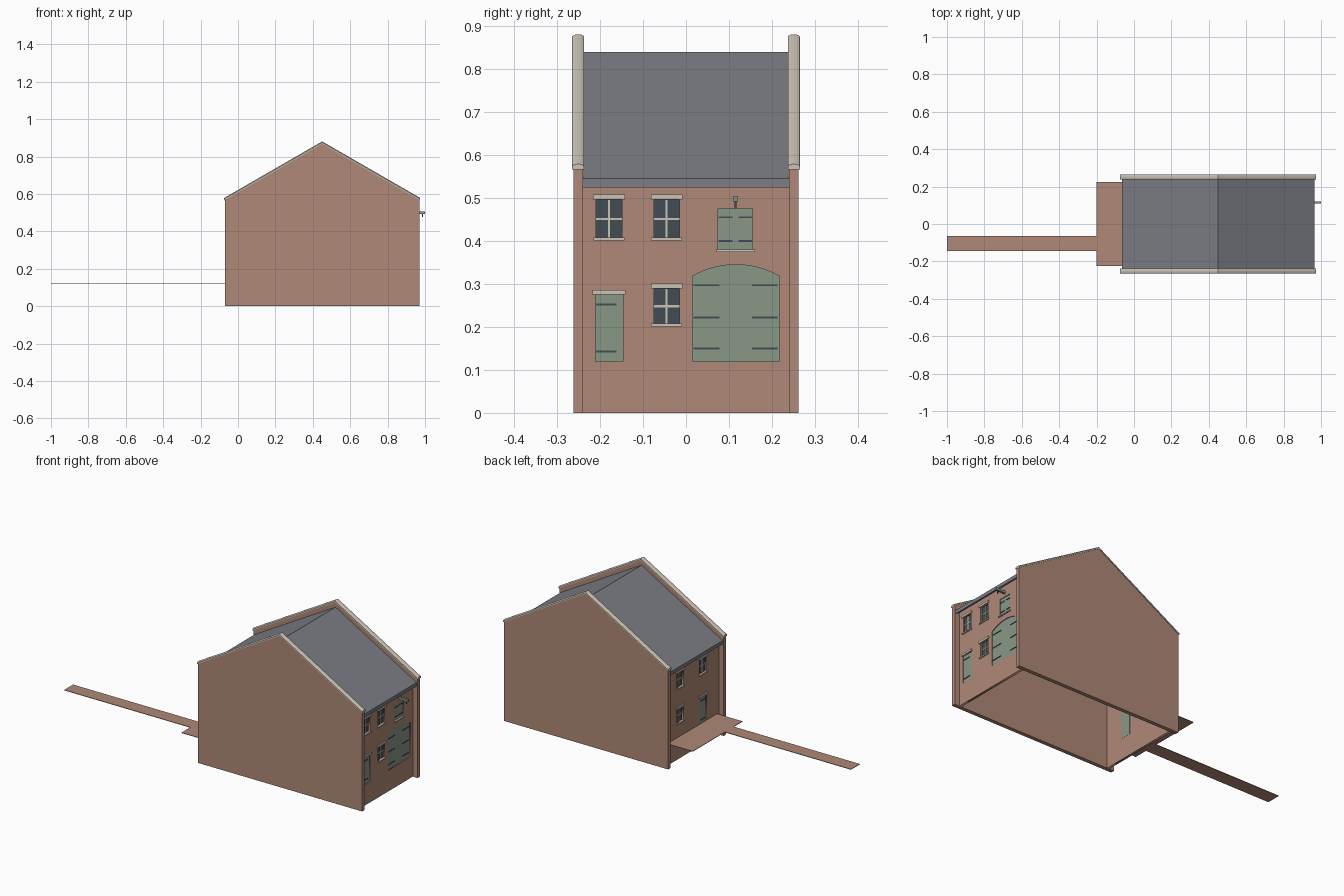
import bpy, bmesh, math
from mathutils import Matrix

if "Cube" in bpy.data.objects:
    bpy.data.objects.remove(bpy.data.objects["Cube"], do_unlink=True)


def material(name, rgb):
    m = bpy.data.materials.new(name)
    m.use_nodes = True
    m.diffuse_color = (*rgb, 1)
    m.node_tree.nodes["Principled BSDF"].inputs["Base Color"].default_value = (*rgb, 1)
    return m


BRICK = material("brick", (0.43, 0.25, 0.185))
STONE = material("pale stone", (0.60, 0.55, 0.47))
SLATE = material("roof slate", (0.20, 0.21, 0.235))
GREEN = material("green paint", (0.25, 0.31, 0.24))
DARK = material("dark glass and iron", (0.055, 0.073, 0.09))

RIDGE_X, HALF_X = 0.45, 0.52
WALL_DEPTH = 0.014


def add_mesh(name, bm, mat):
    bmesh.ops.recalc_face_normals(bm, faces=bm.faces)
    me = bpy.data.meshes.new(name)
    bm.to_mesh(me)
    bm.free()
    me.materials.append(mat)
    ob = bpy.data.objects.new(name, me)
    bpy.context.collection.objects.link(ob)
    return ob


def loft(name, rings, mat):
    """Join matching rings of points into a closed solid."""
    bm = bmesh.new()
    rows = [[bm.verts.new(p) for p in ring] for ring in rings]
    n = len(rows[0])
    for a, b in zip(rows, rows[1:]):
        for i in range(n):
            j = (i + 1) % n
            bm.faces.new((a[i], a[j], b[j], b[i]))
    bm.faces.new(rows[0])
    bm.faces.new(rows[-1])
    return add_mesh(name, bm, mat)


def box(name, xs, ys, zs, mat):
    ring = [(0, 0), (1, 0), (1, 1), (0, 1)]
    return loft(name, [[(x, ys[i], zs[j]) for i, j in ring] for x in xs], mat)


def rect(ys, zs):
    return [(ys[0], zs[0]), (ys[1], zs[0]), (ys[1], zs[1]), (ys[0], zs[1])]


def arched(ys, z0, z_spring, z_top, steps=12):
    """Opening outline with a shallow segmental arch."""
    half, rise = (ys[1] - ys[0]) / 2, z_top - z_spring
    radius = (half ** 2 + rise ** 2) / (2 * rise)
    mid, sweep = sum(ys) / 2, math.asin(half / radius)
    arc = [sweep - 2 * sweep * i / steps for i in range(steps + 1)]
    return [(ys[0], z0), (ys[1], z0)] + [
        (mid + radius * math.sin(a), z_top - radius + radius * math.cos(a)) for a in arc]


class Facade:
    """A wall with openings; depth is measured outward from its outer face."""

    def __init__(self, name, x, side):
        self.name, self.x, self.side, self.holes = name, x, side, []

    def xs(self, d0, d1):
        return (self.x + self.side * d0, self.x + self.side * d1)

    def plate(self, part, d0, d1, ys, zs, mat):
        box(f"{self.name}_{part}", self.xs(d0, d1), ys, zs, mat)

    def lintel(self, part, y, half, z0, z1):
        self.plate(part, -0.005, 0.006, (y - half, y + half), (z0, z1), STONE)

    def window(self, part, y, z0, z1):
        ys = (y - 0.03, y + 0.03)
        zm = (z0 + z1) / 2
        self.holes.append(rect(ys, (z0, z1)))
        self.plate(part + "_glass", -0.013, -0.008, ys, (z0, z1), DARK)
        self.plate(part + "_upright_bar", -0.01, -0.005, (y - 0.0025, y + 0.0025), (z0, z1), STONE)
        self.plate(part + "_cross_bar", -0.01, -0.005, ys, (zm - 0.0025, zm + 0.0025), STONE)
        self.lintel(part + "_lintel", y, 0.037, z1 + 0.001, z1 + 0.013)
        self.lintel(part + "_sill", y, 0.036, z0 - 0.007, z0)

    def door(self, part, outline, hinges, heights):
        self.holes.append(outline)
        loft(f"{self.name}_{part}", [[(x, y, z) for y, z in outline]
                                     for x in self.xs(-WALL_DEPTH - 0.001, -0.004)], GREEN)
        for i, ys in enumerate(hinges):
            for j, z in enumerate(heights):
                self.plate(f"{part}_hinge_{i}_{j}", -0.005, -0.001, ys,
                           (z - 0.002, z + 0.002), DARK)

    def build_wall(self):
        cu = bpy.data.curves.new(self.name + "_wall", "CURVE")
        cu.dimensions, cu.fill_mode, cu.extrude = "2D", "BOTH", WALL_DEPTH / 2
        for pts in [rect((-0.241, 0.241), (0, 0.545))] + self.holes:
            sp = cu.splines.new("POLY")
            sp.points.add(len(pts) - 1)
            for p, (y, z) in zip(sp.points, pts):
                p.co = (y, z, 0, 1)
            sp.use_cyclic_u = True
        cu.materials.append(BRICK)
        ob = bpy.data.objects.new(self.name + "_wall", cu)
        bpy.context.collection.objects.link(ob)
        x = self.x - self.side * WALL_DEPTH / 2
        ob.matrix_world = Matrix(((0, 0, 1, x), (1, 0, 0, 0), (0, 1, 0, 0), (0, 0, 0, 1)))
        bpy.ops.object.select_all(action="DESELECT")
        ob.select_set(True)
        bpy.context.view_layer.objects.active = ob
        bpy.ops.object.convert(target="MESH")


# Street wall: three windows, small door, loading hatch and cart door
street = Facade("street", 0.94, 1)
street.window("upper_window_a", -0.179, 0.408, 0.495)
street.window("upper_window_b", -0.045, 0.408, 0.495)
street.window("lower_window", -0.045, 0.208, 0.288)
street.door("small_door", rect((-0.211, -0.147), (0.12, 0.275)),
            [(-0.209, -0.162)], (0.143, 0.252))
street.lintel("small_door_lintel", -0.179, 0.038, 0.275, 0.286)
street.door("hatch", rect((0.075, 0.155), (0.38, 0.475)),
            [(0.076, 0.108), (0.122, 0.154)], (0.40, 0.455))
street.lintel("hatch_sill", 0.115, 0.045, 0.374, 0.38)
street.door("cart_door", arched((0.015, 0.217), 0.12, 0.318, 0.345),
            [(0.018, 0.078), (0.153, 0.213)], (0.15, 0.222, 0.297))
street.build_wall()

# Yard wall: three windows and a door onto the landing
yard = Facade("yard", -0.04, -1)
yard.window("upper_window_a", 0.11, 0.408, 0.495)
yard.window("upper_window_b", -0.095, 0.408, 0.495)
yard.window("lower_window", 0.11, 0.208, 0.288)
yard.door("door", rect((-0.127, -0.063), (0.12, 0.275)),
          [(-0.125, -0.078)], (0.143, 0.252))
yard.lintel("door_lintel", -0.095, 0.038, 0.275, 0.286)
yard.build_wall()

# Gable walls with rounded stone copings
gable = [(RIDGE_X - HALF_X, 0), (RIDGE_X + HALF_X, 0), (RIDGE_X + HALF_X, 0.57),
         (RIDGE_X, 0.87), (RIDGE_X - HALF_X, 0.57)]
for side, name in ((-1, "front"), (1, "back")):
    loft(name + "_gable", [[(x, side * y, z) for x, z in gable] for y in (0.24, 0.262)], BRICK)
    section = [(-0.014, -0.002), (0.014, -0.002)] + [
        (0.014 * math.cos(a), 0.005 + 0.006 * math.sin(a))
        for a in (math.pi * i / 6 for i in range(7))]
    path = [(RIDGE_X - HALF_X - 0.004, 0.568), (RIDGE_X, 0.87), (RIDGE_X + HALF_X + 0.004, 0.568)]
    loft(name + "_coping", [[(x, side * 0.251 + y, z + h) for y, h in section]
                            for x, z in path], STONE)

# Slate roof with an upright eaves edge
eave, thick = HALF_X - 0.006, 0.02
roof = [(RIDGE_X - eave, 0.545), (RIDGE_X, 0.84), (RIDGE_X + eave, 0.545),
        (RIDGE_X + eave, 0.545 - thick), (RIDGE_X, 0.84 - thick), (RIDGE_X - eave, 0.545 - thick)]
loft("roof", [[(x, y, z) for x, z in roof] for y in (-0.24, 0.24)], SLATE)

# Hoist beam and hook above the hatch
box("hoist_beam", (0.93, 1.0), (0.109, 0.121), (0.492, 0.505), GREEN)
box("hoist_hook", (0.985, 0.989), (0.113, 0.117), (0.476, 0.492), DARK)

# Landing and footpath
box("landing", (-0.2, -0.04), (-0.225, 0.225), (0.122, 0.125), BRICK)
box("footpath", (-1.0, -0.2), (-0.145, -0.065), (0.122, 0.125), BRICK)
